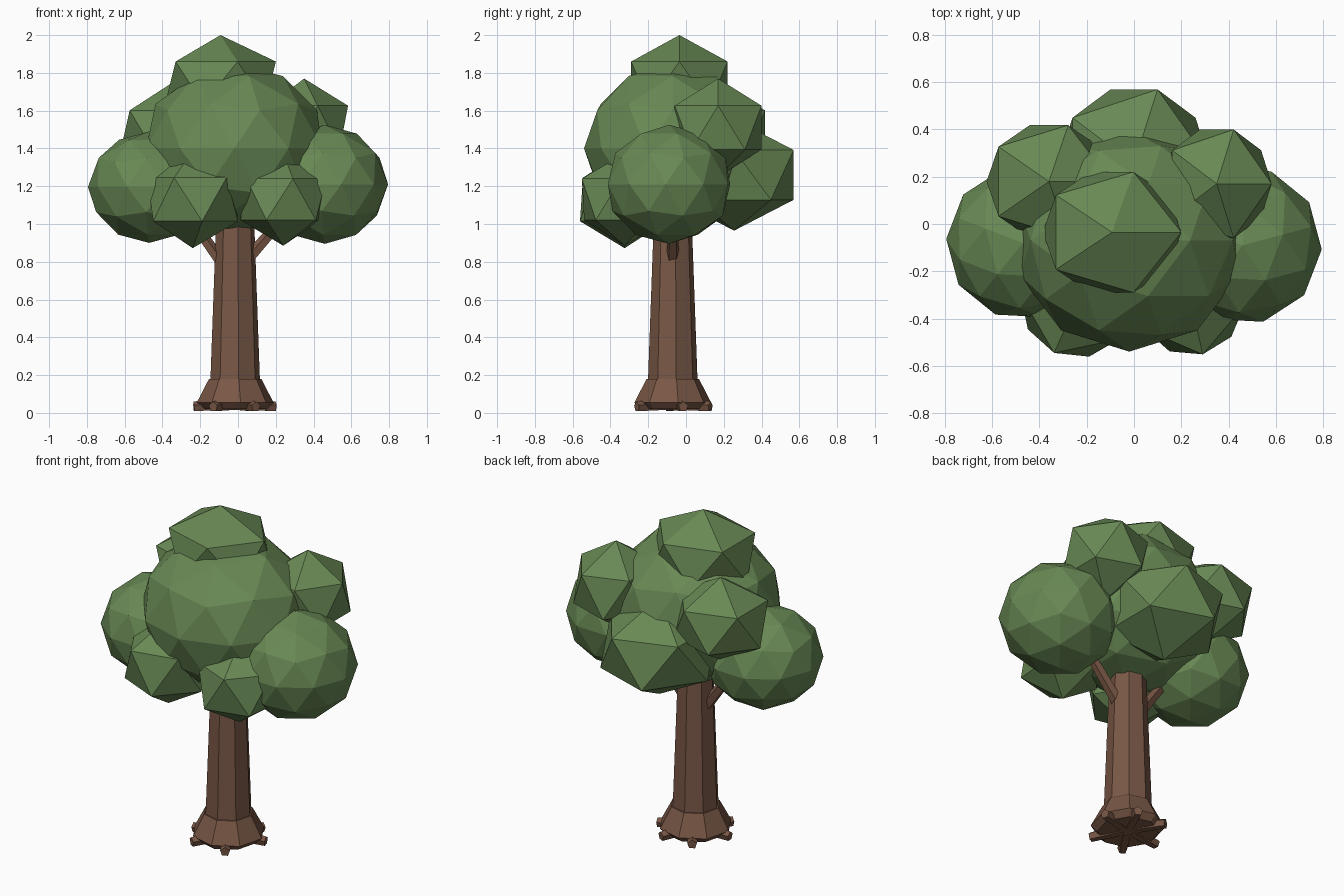
import bpy, math
from mathutils import Vector

if "Cube" in bpy.data.objects:
    bpy.data.objects.remove(bpy.data.objects["Cube"])


def material(name, rgb):
    m = bpy.data.materials.new(name)
    m.diffuse_color = (*rgb, 1)
    m.use_nodes = True
    m.node_tree.nodes["Principled BSDF"].inputs["Base Color"].default_value = m.diffuse_color
    return m


LEAF = material("leaf_green", (0.14, 0.25, 0.09))
BARK = material("bark_brown", (0.19, 0.095, 0.06))
CX, CY = -0.015, -0.07          # trunk axis


def clump(name, centre, radii, subdiv=1, turn=0):
    bpy.ops.mesh.primitive_ico_sphere_add(
        subdivisions=subdiv, radius=1, location=centre,
        rotation=(0, 0, math.radians(turn)))
    o = bpy.context.object
    o.name = name
    o.scale = radii
    o.data.materials.append(LEAF)


def lathe(name, profile, sides=8, turn=8):
    verts, faces = [], []
    for r, z in profile:
        for i in range(sides):
            a = math.radians(turn) + math.tau * i / sides
            verts.append((CX + r * math.cos(a), CY + r * math.sin(a), z))
    for k in range(len(profile) - 1):
        for i in range(sides):
            j = (i + 1) % sides
            a, b = k * sides, (k + 1) * sides
            faces.append((a + i, a + j, b + j, b + i))
    faces.append(tuple(reversed(range(sides))))
    faces.append(tuple(range(len(verts) - sides, len(verts))))
    me = bpy.data.meshes.new(name)
    me.from_pydata(verts, [], faces)
    o = bpy.data.objects.new(name, me)
    bpy.context.collection.objects.link(o)
    me.materials.append(BARK)


def stick(name, start, end, r1, r2, sides):
    a, b = Vector(start), Vector(end)
    bpy.ops.mesh.primitive_cone_add(
        vertices=sides, radius1=r1, radius2=r2, depth=(b - a).length,
        location=(a + b) / 2,
        rotation=(b - a).to_track_quat('Z', 'Y').to_euler())
    o = bpy.context.object
    o.name = name
    o.data.materials.append(BARK)


# Trunk and flared base
lathe("trunk", [(0.135, 0.1), (0.10, 1.06)])
lathe("trunk_flare", [(0.17, 0.02), (0.205, 0.055), (0.14, 0.18)])

# Root stubs poking out of the base
for n, deg in enumerate((-60, 15, 65, 120, 185, 238)):
    c, s = math.cos(math.radians(deg)), math.sin(math.radians(deg))
    stick(f"root_{n + 1}", (CX + 0.03 * c, CY + 0.03 * s, 0.045),
          (CX + 0.22 * c, CY + 0.22 * s, 0.032), 0.035, 0.028, 5)

# Two branches reaching into the side clumps
stick("branch_left", (-0.07, CY, 0.77), (-0.32, CY, 1.12), 0.035, 0.025, 5)
stick("branch_right", (0.05, CY, 0.81), (0.32, CY, 1.12), 0.035, 0.025, 5)

# Large rounded crown clumps
clump("crown_main", (-0.02, -0.07, 1.40), (0.49, 0.47, 0.45), 2)
clump("crown_left", (-0.47, -0.08, 1.195), (0.325, 0.325, 0.295), 2, 15)
clump("crown_right", (0.46, -0.09, 1.21), (0.335, 0.335, 0.315), 2, 15)

# Small faceted clumps
clump("crown_top", (-0.093, -0.035, 1.747), (0.328, 0.30, 0.253))
clump("crown_back_left", (-0.36, 0.18, 1.49), (0.295, 0.28, 0.25))
clump("crown_upper_right", (0.35, 0.17, 1.51), (0.26, 0.27, 0.26))
clump("crown_back", (0.0, 0.255, 1.26), (0.36, 0.37, 0.295))
clump("crown_front_left", (-0.24, -0.325, 1.13), (0.27, 0.27, 0.258), 1, 30)
clump("crown_front_right", (0.24, -0.325, 1.13), (0.255, 0.26, 0.245), 1, -5)
